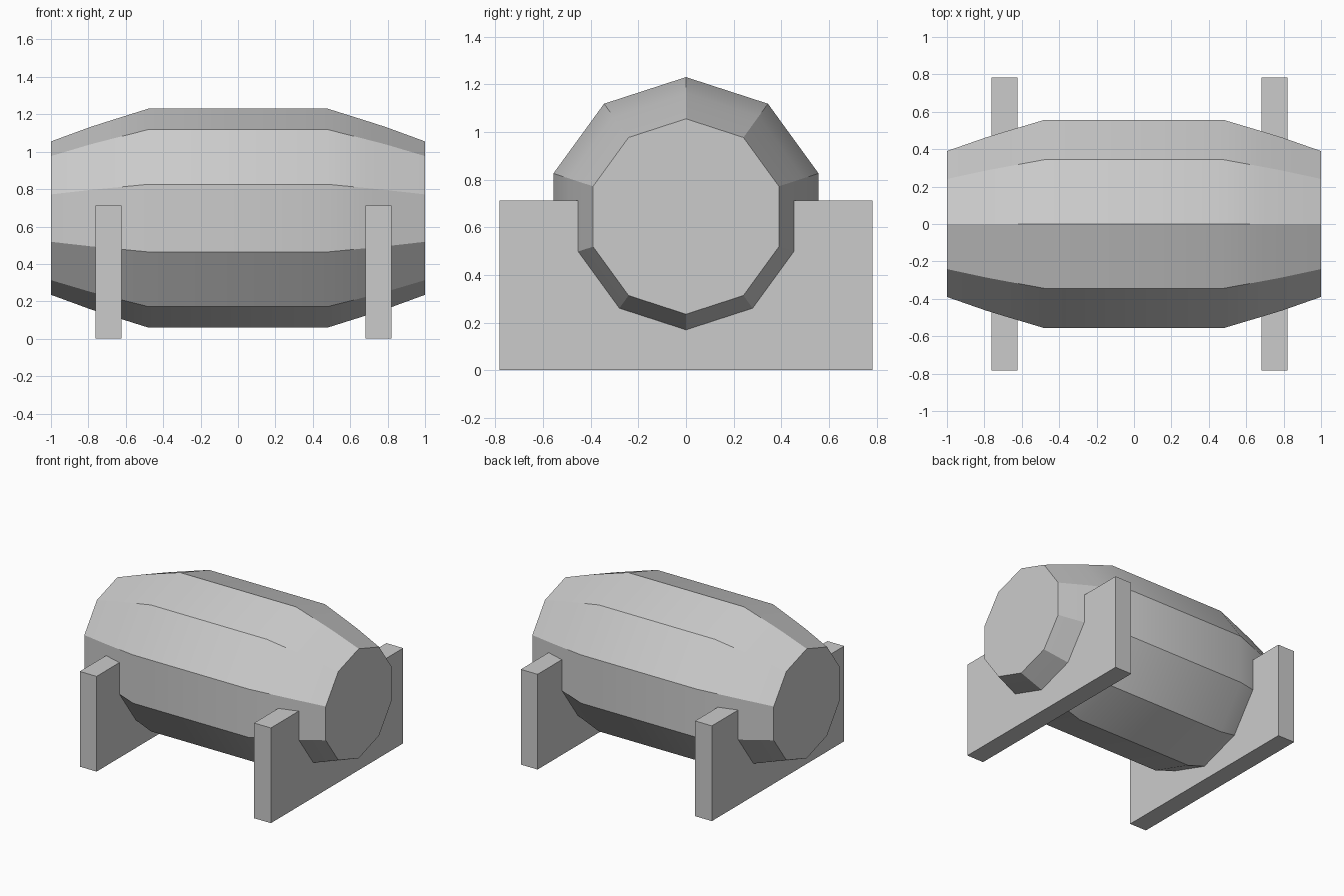
import bpy, bmesh, math

if "Cube" in bpy.data.objects:
    bpy.data.objects.remove(bpy.data.objects["Cube"])

CENTRE_Z = 0.645
SIDES = 10
PROFILE = [(-1, 0.41), (-0.79, 0.487), (-0.69, 0.519), (-0.48, 0.585),
           (0.48, 0.585), (0.69, 0.519), (0.79, 0.487), (1, 0.41)]


def add_object(name, bm):
    bmesh.ops.recalc_face_normals(bm, faces=bm.faces)
    mesh = bpy.data.meshes.new(name)
    bm.to_mesh(mesh)
    bm.free()
    obj = bpy.data.objects.new(name, mesh)
    bpy.context.collection.objects.link(obj)
    return obj


# Barrel: ten-sided rings along x, a corner pointing straight up
bm = bmesh.new()
rings = []
for x, r in PROFILE:
    angles = [math.tau * i / SIDES for i in range(SIDES)]
    rings.append([bm.verts.new((x, r * math.sin(a), CENTRE_Z + r * math.cos(a)))
                  for a in angles])
for a, b in zip(rings, rings[1:]):
    for i in range(SIDES):
        j = (i + 1) % SIDES
        bm.faces.new((a[i], a[j], b[j], b[i]))
bm.faces.new(rings[0])
bm.faces.new(rings[-1])
barrel = add_object("barrel", bm)
bpy.context.view_layer.objects.active = barrel
barrel.select_set(True)
bpy.ops.object.shade_smooth_by_angle(angle=math.radians(30))

# Cradle boards carrying the barrel near each end
for name, x in (("left_stand", -0.693), ("right_stand", 0.751)):
    bm = bmesh.new()
    bmesh.ops.create_cube(bm, size=1)
    bmesh.ops.scale(bm, vec=(0.139, 1.566, 0.713), verts=bm.verts)
    bmesh.ops.translate(bm, vec=(x, 0, 0.713 / 2), verts=bm.verts)
    add_object(name, bm)
